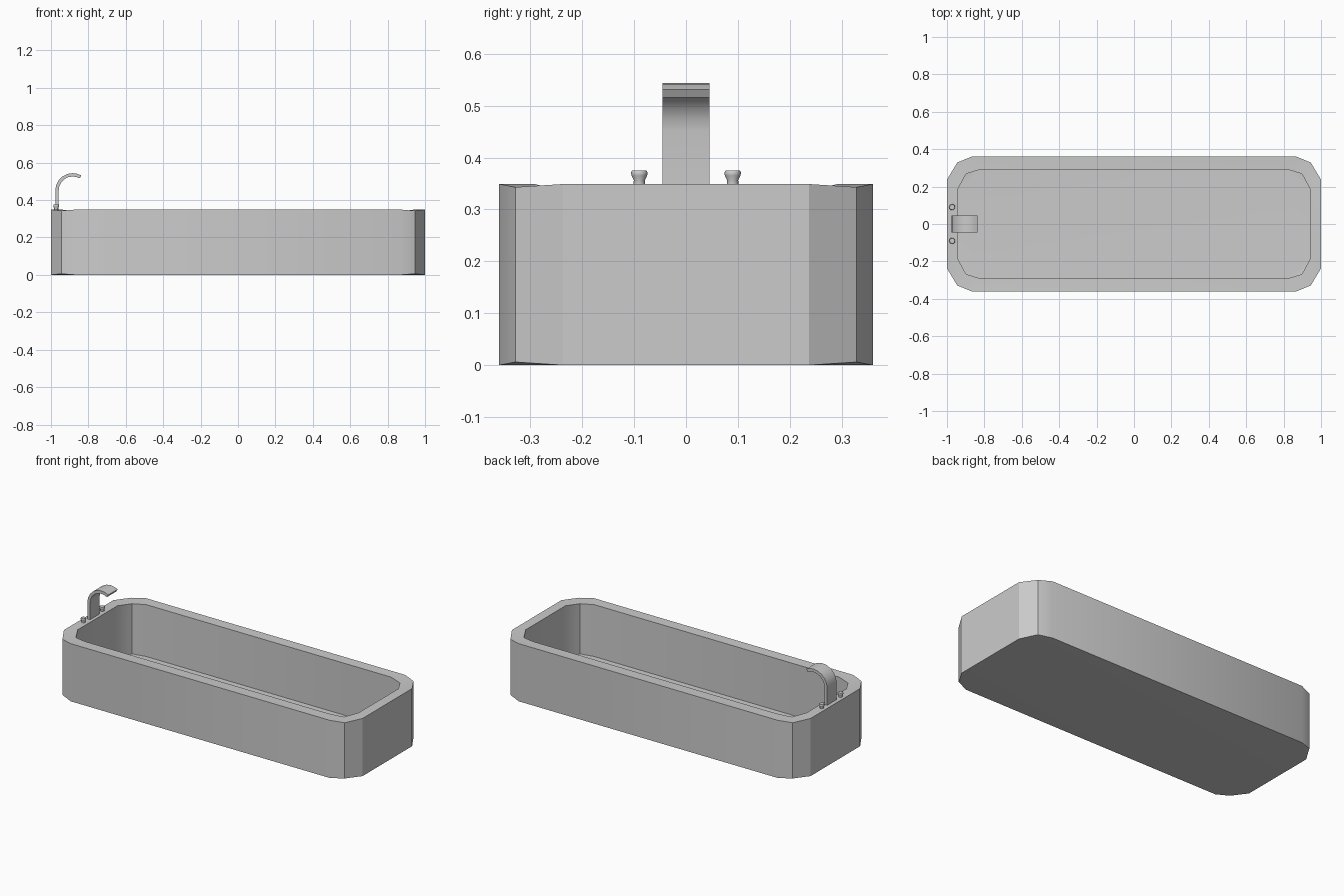
import bpy, bmesh, math

if "Cube" in bpy.data.objects:
    bpy.data.objects.remove(bpy.data.objects["Cube"])


def finish(name, bm, angle=30):
    bmesh.ops.recalc_face_normals(bm, faces=bm.faces)
    mesh = bpy.data.meshes.new(name)
    bm.to_mesh(mesh)
    bm.free()
    ob = bpy.data.objects.new(name, mesh)
    bpy.context.collection.objects.link(ob)
    bpy.ops.object.select_all(action='DESELECT')
    ob.select_set(True)
    bpy.context.view_layer.objects.active = ob
    bpy.ops.object.shade_smooth_by_angle(angle=math.radians(angle))
    return ob


def ring(bm, corner, z, dip):
    """Mirror a three-point corner into a closed loop; the middle point is shifted by dip."""
    verts = []
    for sx, sy in ((1, 1), (-1, 1), (-1, -1), (1, -1)):
        pts = [(x * sx, y * sy, z + (dip if i == 1 else 0)) for i, (x, y) in enumerate(corner)]
        verts += pts if sx * sy > 0 else pts[::-1]
    return [bm.verts.new(v) for v in verts]


def bridge(bm, a, b):
    n = len(a)
    for i in range(n):
        j = (i + 1) % n
        bm.faces.new((a[i], a[j], b[j], b[i]))


def cap(bm, loop):
    # flat octagon plus one triangle per corner
    bm.faces.new([v for i, v in enumerate(loop) if i % 3 != 1])
    for i in range(0, len(loop), 3):
        bm.faces.new(loop[i:i + 3])


# Tub: outer wall, rim, inner wall and floor
outer = [(1.0, 0.237), (0.945, 0.329), (0.868, 0.36)]
inner = [(0.94, 0.19), (0.898, 0.268), (0.82, 0.292)]
bm = bmesh.new()
loops = [ring(bm, outer, 0, 0.006), ring(bm, outer, 0.349, -0.006),
         ring(bm, inner, 0.349, -0.006), ring(bm, inner, 0.035, 0.004)]
for a, b in zip(loops, loops[1:]):
    bridge(bm, a, b)
cap(bm, loops[0])
cap(bm, loops[-1])
finish("tub", bm)

# Spout: flat strip rising from the rim and curling over
R, T, W = 0.093, 0.018, 0.045
cx, cz = -0.884, 0.451
angles = [math.radians(180 - a) for a in (0, 18, 36, 54, 72, 90, 106, 120)]
path = [(-1, 0, 0.34 - cz)] + [(math.cos(a), math.sin(a), 0) for a in angles]
bm = bmesh.new()
sections = []
for c, s, drop in path:
    sections.append([bm.verts.new((cx + c * r, y, cz + s * r + drop))
                     for r, y in ((R, -W), (R, W), (R - T, W), (R - T, -W))])
for a, b in zip(sections, sections[1:]):
    bridge(bm, a, b)
bm.faces.new(sections[0])
bm.faces.new(sections[-1])
finish("spout", bm)

# Tap knobs: small turned profiles either side of the spout
profile = [(0.012, 0.345), (0.0105, 0.356), (0.015, 0.365), (0.016, 0.371), (0.014, 0.375)]
for name, y in (("left_knob", -0.09), ("right_knob", 0.09)):
    bm = bmesh.new()
    rings = [[bm.verts.new((-0.972 + r * math.cos(k * math.tau / 12),
                            y + r * math.sin(k * math.tau / 12), z)) for k in range(12)]
             for r, z in profile]
    for a, b in zip(rings, rings[1:]):
        bridge(bm, a, b)
    bm.faces.new(rings[0])
    bm.faces.new(rings[-1])
    finish(name, bm, 40)
